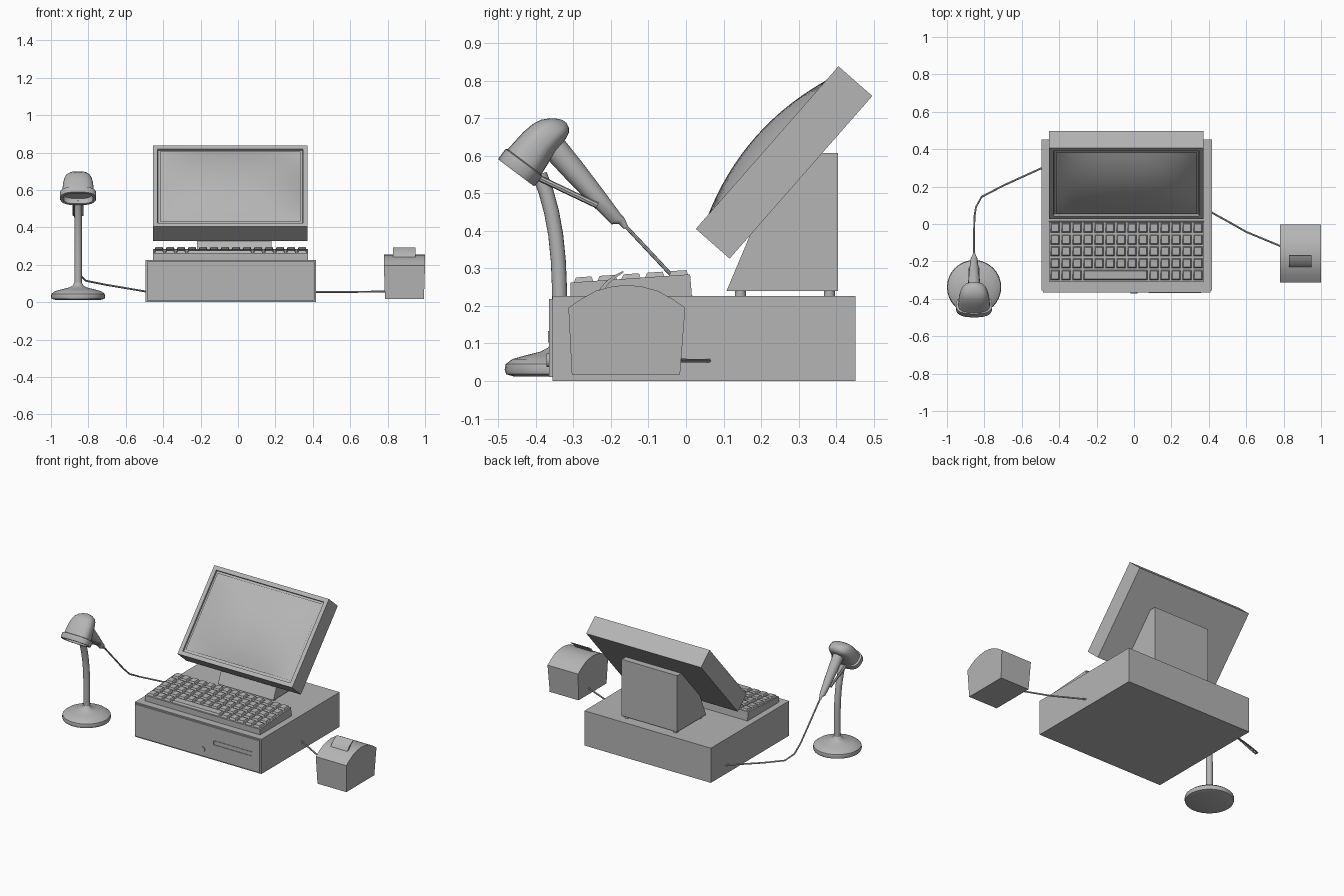
import bpy, bmesh, math
from mathutils import Matrix, Vector

if "Cube" in bpy.data.objects:
    bpy.data.objects.remove(bpy.data.objects["Cube"])

# Darker grey casing plastic
grey = bpy.data.materials.new("casing_grey")
grey.diffuse_color = (.46, .46, .46, 1)
grey.use_nodes = True
grey.node_tree.nodes["Principled BSDF"].inputs["Base Color"].default_value = grey.diffuse_color


def finish(name, bm, smooth=False):
    bmesh.ops.recalc_face_normals(bm, faces=bm.faces)
    me = bpy.data.meshes.new(name)
    bm.to_mesh(me)
    bm.free()
    me.materials.append(grey)
    ob = bpy.data.objects.new(name, me)
    bpy.context.collection.objects.link(ob)
    if smooth:
        bpy.ops.object.select_all(action='DESELECT')
        ob.select_set(True)
        bpy.context.view_layer.objects.active = ob
        bpy.ops.object.shade_smooth_by_angle(angle=math.radians(40))
    return ob


def add_box(bm, lo, hi):
    lo, hi = Vector(lo), Vector(hi)
    m = Matrix.Translation((lo + hi) / 2) @ Matrix.Diagonal((*(hi - lo), 1))
    return bmesh.ops.create_cube(bm, size=1, matrix=m)['verts']


def recess(bm, face, rim, vec):
    """Sink a face inside a flat rim."""
    for t in (rim, .001):
        bmesh.ops.inset_region(bm, faces=[face], thickness=t, depth=0)
    bmesh.ops.translate(bm, verts=face.verts[:], vec=vec)


def box(name, lo, hi):
    bm = bmesh.new()
    add_box(bm, lo, hi)
    return finish(name, bm)


def prism(name, profile, x0, x1, smooth=False, taper=0):
    """Extrude a (y, z) profile along x; taper narrows the part below z = 0.1."""
    bm = bmesh.new()
    f = bm.faces.new([bm.verts.new((x0, y, z)) for y, z in profile])
    r = bmesh.ops.extrude_face_region(bm, geom=[f])
    bmesh.ops.translate(bm, vec=(x1 - x0, 0, 0),
                        verts=[v for v in r['geom'] if isinstance(v, bmesh.types.BMVert)])
    for v in bm.verts:
        if v.co.z < .1:
            v.co.x += math.copysign(taper, (x0 + x1) / 2 - v.co.x)
    return finish(name, bm, smooth)


def loft(name, rings):
    """Skin a list of closed rings and cap both ends."""
    bm = bmesh.new()
    vs = [[bm.verts.new(p) for p in r] for r in rings]
    n = len(vs[0])
    for a, b in zip(vs, vs[1:]):
        for i in range(n):
            bm.faces.new((a[i], a[(i + 1) % n], b[(i + 1) % n], b[i]))
    bm.faces.new(vs[0])
    bm.faces.new(vs[-1])
    return finish(name, bm, True)


def oval(c, e1, e2, a, b, power=2, n=28):
    pts = []
    for i in range(n):
        t = 2 * math.pi * i / n
        cs, sn = math.cos(t), math.sin(t)
        pts.append(Vector(c) + e1 * a * math.copysign(abs(cs) ** (2 / power), cs)
                   + e2 * b * math.copysign(abs(sn) ** (2 / power), sn))
    return pts


def tube(name, pts, radii, n=12):
    pts = [Vector(p) for p in pts]
    rings = []
    for i, p in enumerate(pts):
        d = (pts[min(i + 1, len(pts) - 1)] - pts[max(i - 1, 0)]).normalized()
        ref = Vector((1, 0, 0)) if abs(d.x) < 0.7 else Vector((0, 0, 1))
        e1 = (ref - d * ref.dot(d)).normalized()
        r = radii[i] if isinstance(radii, (list, tuple)) else radii
        rings.append(oval(p, e1, d.cross(e1), r, r, n=n))
    return loft(name, rings)


# Cash drawer: cabinet, front panel, slot plate, lock
box("drawer_cabinet", (-.495, -.355, 0), (.417, .451, .226))
box("drawer_front", (-.487, -.365, .01), (.409, -.354, .218))
bm = bmesh.new()
add_box(bm, (.078, -.368, .103), (.357, -.36, .133))
recess(bm, min(bm.faces, key=lambda f: f.calc_center_median().y), .004, (0, .006, 0))
finish("drawer_slot", bm)
tube("drawer_lock", [(0, -.36, .055), (0, -.371, .055)], .018, 16)

# Keyboard body and tapered keys
prism("keyboard_body", [(-.308, .222), (.016, .222), (.011, .284), (-.308, .262)], -.455, .375)
bm = bmesh.new()
pitch, depth, gap = .0588, .0632, .003
for row in range(5):
    cols = [(c, c + 1) for c in range(14)]
    if row == 0:
        cols = [(0, 1), (1, 2), (2, 3), (3, 9)] + [(c, c + 1) for c in range(9, 14)]
    y0 = -.304 + row * depth
    z = .263 + row * .0042
    for c0, c1 in cols:
        x0, x1 = -.451 + c0 * pitch + gap, -.451 + c1 * pitch - gap
        vs = add_box(bm, (x0, y0 + gap, z - .006), (x1, y0 + depth - gap, z + .014))
        cx, cy = (x0 + x1) / 2, y0 + depth / 2
        for v in vs:
            if v.co.z > z:
                v.co.x += math.copysign(.008, cx - v.co.x)
                v.co.y += math.copysign(.008, cy - v.co.y)
                v.co.z += (v.co.y - cy) * .07
finish("keyboard_keys", bm)

# Monitor: tilted housing with flat bezel and domed screen
V = Vector((0, .38, .433)).normalized()
W = Vector((0, -V.z, V.y))
tilt = Matrix(((1, 0, 0, -.0415), (0, V.y, W.y, .216), (0, V.z, W.z, .6215), (0, 0, 0, 1)))
hx, hv, rim = .4135, .288, .036
bm = bmesh.new()
add_box(bm, (-hx, -hv, -.12), (hx, hv, 0))
recess(bm, max(bm.faces, key=lambda f: f.calc_center_median().z), rim, (0, 0, -.012))
bm.transform(tilt)
finish("monitor_housing", bm)
bm = bmesh.new()
bmesh.ops.create_grid(bm, x_segments=20, y_segments=16, size=1)
for v in bm.verts:
    x, y = v.co.x, v.co.y
    v.co = (x * (hx - rim - .003), y * (hv - rim - .003),
            -.004 + .046 * (1 - abs(x) ** 3) * (1 - y * y))
bm.transform(tilt)
screen = finish("monitor_screen", bm, True)
if screen.data.polygons[0].normal.z < 0:
    screen.data.flip_normals()

# Monitor stand and feet
prism("monitor_stand", [(.108, .24), (.405, .24), (.405, .607), (.355, .607), (.172, .392)], -.22, .18)
for x in (-.195, .155):
    for y in (.145, .382):
        tube("stand_foot", [(x, y, .222), (x, y, .242)], .015, 12)

# Receipt printer in one tapered shell, with a curling paper strip
prism("printer_body", [(-.304, .017), (-.016, .017), (-.002, .195), (-.035, .218), (-.075, .24),
                       (-.115, .251), (-.157, .256), (-.2, .251), (-.24, .24), (-.28, .218),
                       (-.313, .195)], .78, 1.0, True, .006)
prism("receipt_paper", [(-.24, .22), (-.23, .245), (-.212, .266), (-.19, .282), (-.168, .293),
                        (-.166, .289), (-.186, .276), (-.205, .26), (-.22, .24), (-.228, .22)],
      .83, .95, True)

# Scanner stand: lathed base, curved post, cradle rods
sx = -.855
base = [(.12, .012), (.141, .018), (.145, .03), (.142, .045), (.125, .058), (.09, .068),
        (.05, .078), (.03, .088), (.02, .105)]
X, Y = Vector((1, 0, 0)), Vector((0, 1, 0))
loft("scanner_base", [oval((sx, -.338, z), X, Y, r, r, n=32) for r, z in base])
tube("scanner_post", [(sx, y, z) for y, z in [(-.337, .08), (-.337, .25), (-.34, .32), (-.347, .39),
                                             (-.358, .45), (-.373, .505), (-.39, .55)]], .02, 16)
for x in (sx - .022, sx + .022):
    tube("cradle_rod", [(x, -.39, .54), (x, -.236, .467)], .008, 8)

# Scanner head lofted along its tilted axis, with a recessed window
D, N = Vector((0, .6, .8)), Vector((0, -.8, .6))
nose = Vector((sx, -.452, .554))
head = [(.03, .074, .040, 0), (0, .080, .046, 0), (0, .094, .059, 0), (.005, .097, .061, 0),
        (.034, .097, .061, 0), (.037, .085, .056, 0), (.07, .083, .053, 0), (.1, .08, .050, 0),
        (.13, .074, .047, -.004), (.152, .066, .042, -.009), (.17, .052, .032, -.016),
        (.181, .033, .019, -.02), (.187, .010, .006, -.021)]
loft("scanner_head", [oval(nose + D * t + N * o, X, N, a, b, 2.7) for t, a, b, o in head])

# Scanner handle and strain relief
tube("scanner_handle", [(sx, y, z) for y, z in [(-.35, .62), (-.3, .562), (-.24, .493), (-.185, .43),
                                               (-.172, .427), (-.16, .408)]],
     [.034, .031, .025, .018, .011, .007], 16)

# Cables
tube("scanner_cable", [(sx, -.17, .422), (sx, -.04, .283), (-.853, .04, .195), (-.845, .09, .145),
                       (-.815, .145, .115), (-.7, .205, .092), (-.48, .305, .055)], .005, 8)
tube("printer_cable", [(.4, .07, .054), (.5, .015, .054), (.6, -.042, .055), (.8, -.125, .057)], .005, 8)
